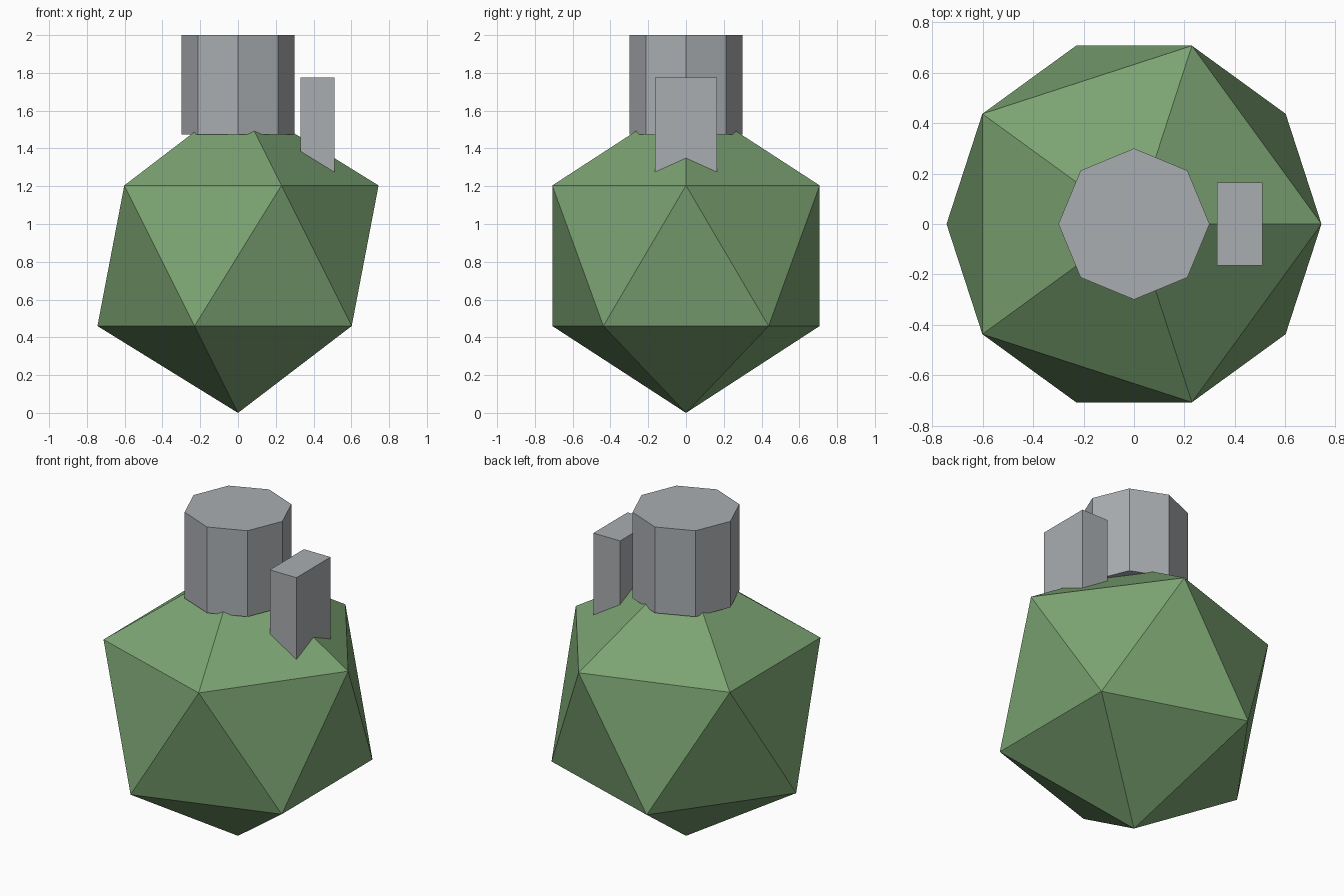
import bpy
import math

if "Cube" in bpy.data.objects:
    bpy.data.objects.remove(bpy.data.objects["Cube"])


def material(name, rgb):
    mat = bpy.data.materials.new(name)
    mat.diffuse_color = (*rgb, 1.0)
    mat.use_nodes = True
    mat.node_tree.nodes["Principled BSDF"].inputs["Base Color"].default_value = mat.diffuse_color
    return mat


def finish(name, mat):
    obj = bpy.context.object
    obj.name = name
    obj.data.materials.append(mat)
    return obj


green = material("leaf green", (0.20, 0.37, 0.17))
grey = material("steel grey", (0.40, 0.42, 0.44))

# Faceted round body standing on its lowest point
R = 0.832
bpy.ops.mesh.primitive_ico_sphere_add(subdivisions=1, radius=R, location=(0, 0, R))
finish("body", green)

# Eight-sided cap on top
bpy.ops.mesh.primitive_cylinder_add(vertices=8, radius=0.3, depth=0.525,
                                    location=(0, 0, 2.0 - 0.525 / 2))
finish("cap", grey)

# Upright lever block sunk into the body beside the cap
bpy.ops.mesh.primitive_cube_add(size=1, location=(0.42, 0, 1.5125))
lever = finish("lever", grey)
lever.scale = (0.18, 0.33, 0.525)
